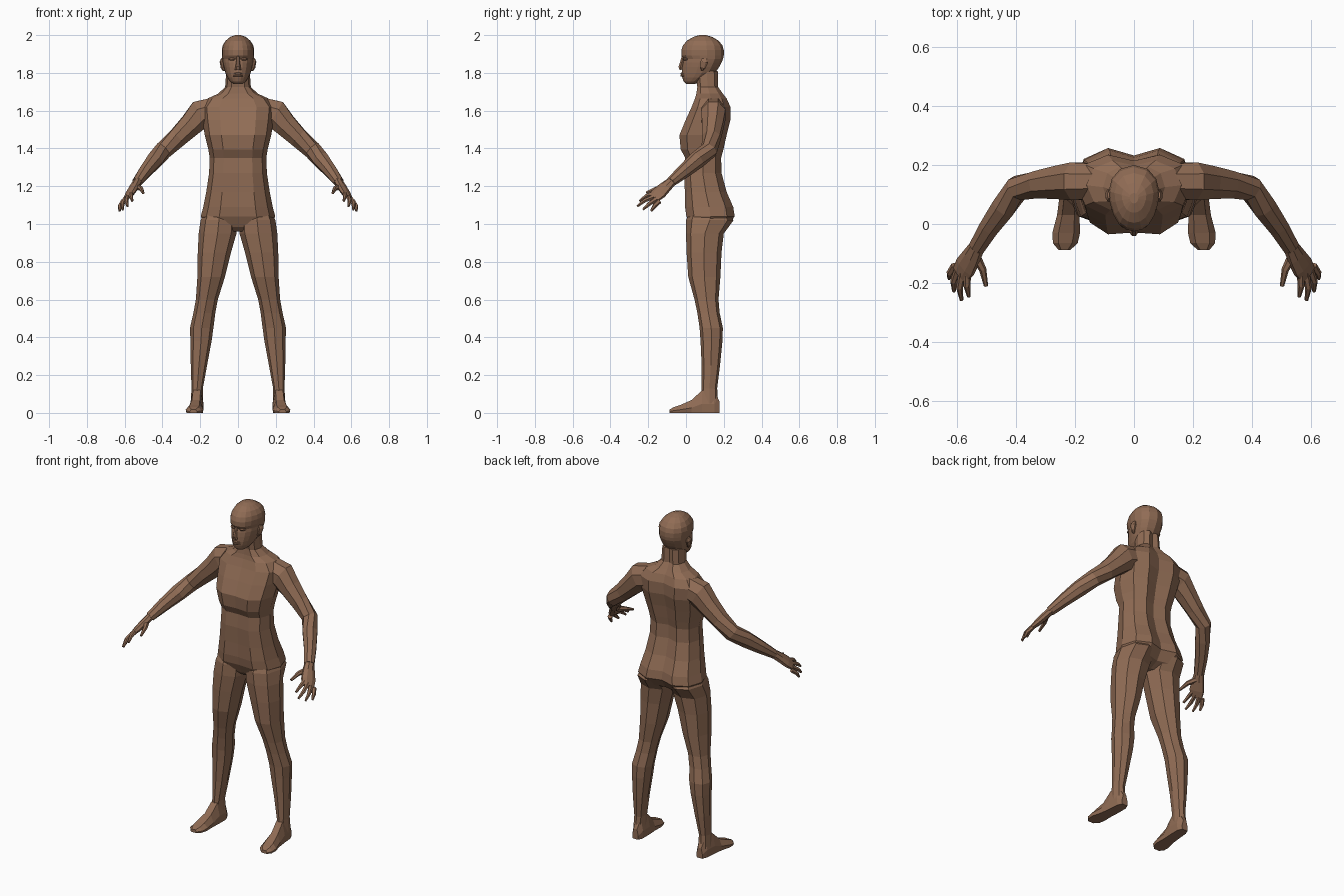
import bpy, bmesh, math
from mathutils import Vector

skin = bpy.data.materials.new("skin")
skin.diffuse_color = (0.28, 0.15, 0.09, 1)


def loft(name, rings, mirror=False):
    """Bridge closed rings of points, cap both ends, optionally mirror in x."""
    bm = bmesh.new()
    loops = [[bm.verts.new(p) for p in ring] for ring in rings]
    n = len(loops[0])
    for a, b in zip(loops, loops[1:]):
        for i in range(n):
            j = (i + 1) % n
            bm.faces.new((a[i], a[j], b[j], b[i]))
    bm.faces.new(loops[0])
    bm.faces.new(loops[-1])
    bmesh.ops.recalc_face_normals(bm, faces=bm.faces)
    mesh = bpy.data.meshes.new(name)
    bm.to_mesh(mesh)
    bm.free()
    mesh.materials.append(skin)
    ob = bpy.data.objects.new(name, mesh)
    bpy.context.collection.objects.link(ob)
    if mirror:
        mod = ob.modifiers.new("mirror", 'MIRROR')
        mod.use_mirror_merge = False
    return ob


def full(half):
    """Complete a half outline that starts and ends on the middle line."""
    return half + [(-x, y) for x, y in half[-2:0:-1]]


def level_rings(outline, rows):
    """Horizontal rings from rows of (z, centre x, half width, front y, back y)."""
    return [[(cx + w * u, (yf + yb) / 2 + (yb - yf) / 2 * v, z) for u, v in outline]
            for z, cx, w, yf, yb in rows]


def tube_rings(path, sides, wide=None):
    """Rings along a path of (x, y, z, radius across, radius sideways)."""
    pts = [Vector(p[:3]) for p in path]
    out = []
    for i, (p, row) in enumerate(zip(pts, path)):
        t = (pts[min(i + 1, len(pts) - 1)] - pts[max(i - 1, 0)]).normalized()
        u = Vector(wide) if wide else Vector((0, 0, 1))
        u = (u - t * u.dot(t)).normalized()
        v = t.cross(u)
        angles = [2 * math.pi * (k + 0.5) / sides for k in range(sides)]
        out.append([p + u * math.cos(a) * row[3] * 1.05 + v * math.sin(a) * row[4] * 1.05
                    for a in angles])
    return out


# Torso and neck, with a groove down the spine
trunk = full([(0, -.95), (.5, -1), (.85, -.68), (1, 0), (.86, .68), (.45, 1), (0, .8)])
loft("torso", level_rings(trunk, [
    (.96, 0, .10, .06, .15), (.985, 0, .17, .03, .215), (1.04, 0, .197, .002, .258),
    (1.09, 0, .184, -.005, .25), (1.17, 0, .168, -.006, .215), (1.27, 0, .153, -.01, .188),
    (1.35, 0, .15, -.004, .186), (1.395, 0, .157, -.028, .198), (1.47, 0, .176, -.035, .215),
    (1.55, 0, .188, -.002, .235), (1.62, 0, .195, .03, .235), (1.665, 0, .16, .048, .215),
    (1.69, 0, .105, .055, .195), (1.725, 0, .068, .06, .17), (1.81, 0, .062, .05, .168)]))

# Legs
limb = full([(0, -1), (.72, -.75), (1, 0), (.72, .75), (0, 1)])
loft("leg", level_rings(limb, [
    (1.09, .095, .07, .03, .20), (1.02, .101, .097, .0, .252), (.95, .108, .10, .0, .20),
    (.85, .125, .088, .003, .188), (.72, .142, .073, .012, .182), (.60, .165, .058, .045, .172),
    (.53, .178, .058, .06, .178), (.45, .192, .062, .072, .195), (.38, .196, .056, .077, .193),
    (.25, .207, .043, .083, .18), (.13, .216, .03, .083, .165), (.05, .218, .033, .08, .17)]), True)

# Feet: sections run from heel to toe
sole = [(-.9, 0), (.9, 0), (1, .4), (.55, 1), (-.55, 1), (-1, .4)]
loft("foot", [[(cx + w * u, y, top * v) for u, v in sole] for y, cx, w, top in [
    (.178, .215, .02, .06), (.15, .215, .033, .115), (.085, .218, .036, .12),
    (.03, .223, .038, .068), (-.03, .23, .047, .042), (-.065, .233, .042, .03),
    (-.088, .236, .02, .018)]], True)

# Arms, shoulder to wrist
loft("arm", tube_rings([
    (.11, .145, 1.605, .07, .06), (.20, .145, 1.58, .078, .066), (.25, .142, 1.525, .062, .058),
    (.32, .135, 1.457, .052, .048), (.395, .122, 1.39, .046, .042), (.44, .06, 1.34, .045, .042),
    (.49, -.01, 1.28, .036, .035), (.533, -.08, 1.222, .025, .029)], 8), True)

# Palm, flat and wide towards the knuckles
loft("palm", tube_rings([
    (.528, -.07, 1.23, .025, .022), (.55, -.11, 1.195, .035, .021),
    (.572, -.145, 1.162, .042, .018), (.59, -.172, 1.137, .036, .011)],
    8, (.048, .03, -.04)), True)

# Fingers and thumb: knuckle, bend and tip
digits = {
    "index_finger": ((.565, -.165, 1.163), (.567, -.21, 1.148), (.56, -.246, 1.122)),
    "middle_finger": ((.582, -.165, 1.147), (.592, -.217, 1.125), (.585, -.258, 1.094)),
    "ring_finger": ((.598, -.158, 1.132), (.612, -.195, 1.106), (.611, -.228, 1.076)),
    "little_finger": ((.608, -.142, 1.12), (.625, -.167, 1.095), (.627, -.185, 1.068)),
    "thumb": ((.54, -.105, 1.20), (.513, -.155, 1.187), (.502, -.21, 1.165)),
}
for name, joints in digits.items():
    radii = (.017, .012, .007) if name == "thumb" else (.013, .011, .006)
    loft(name, tube_rings([(*j, r, r) for j, r in zip(joints, radii)], 6), True)

# Head
skull = full([(0, -1), (.3, -.95), (.58, -.8), (.8, -.52), (.95, -.15),
              (1, .2), (.88, .58), (.55, .88), (0, 1)])
loft("head", level_rings(skull, [
    (1.742, 0, .026, .0, .05), (1.755, 0, .042, -.013, .08), (1.775, 0, .056, -.02, .12),
    (1.80, 0, .067, -.022, .155), (1.83, 0, .076, -.02, .175), (1.855, 0, .081, -.017, .188),
    (1.873, 0, .083, -.011, .196), (1.893, 0, .085, -.025, .20), (1.92, 0, .086, -.025, .20),
    (1.945, 0, .081, -.016, .193), (1.97, 0, .066, .004, .173), (1.99, 0, .042, .038, .14),
    (2.0, 0, .015, .07, .105)]))

# Nose and lips
loft("nose", tube_rings([(0, -.014, 1.892, .008, .007), (0, -.022, 1.86, .009, .009),
                         (0, -.03, 1.832, .011, .013), (0, -.027, 1.816, .008, .017)],
                        6, (0, 1, 0)))
for name, z in (("upper_lip", 1.796), ("lower_lip", 1.786)):
    loft(name, tube_rings([(-.026, -.012, z - .002, .003, .002), (-.01, -.022, z, .009, .006),
                           (.01, -.022, z, .009, .006), (.026, -.012, z - .002, .003, .002)],
                          6, (0, 1, 0)))

# Eyes and ears
loft("eye", tube_rings([(.016, -.008, 1.871, .003, .003), (.026, -.008, 1.873, .008, .008),
                        (.038, -.003, 1.873, .008, .008), (.048, .006, 1.872, .003, .003)], 6), True)
loft("ear", tube_rings([(.074, .085, 1.812, .006, .006), (.082, .09, 1.83, .01, .014),
                        (.086, .097, 1.858, .011, .021), (.084, .1, 1.875, .006, .014)],
                       8, (1, 0, 0)), True)
